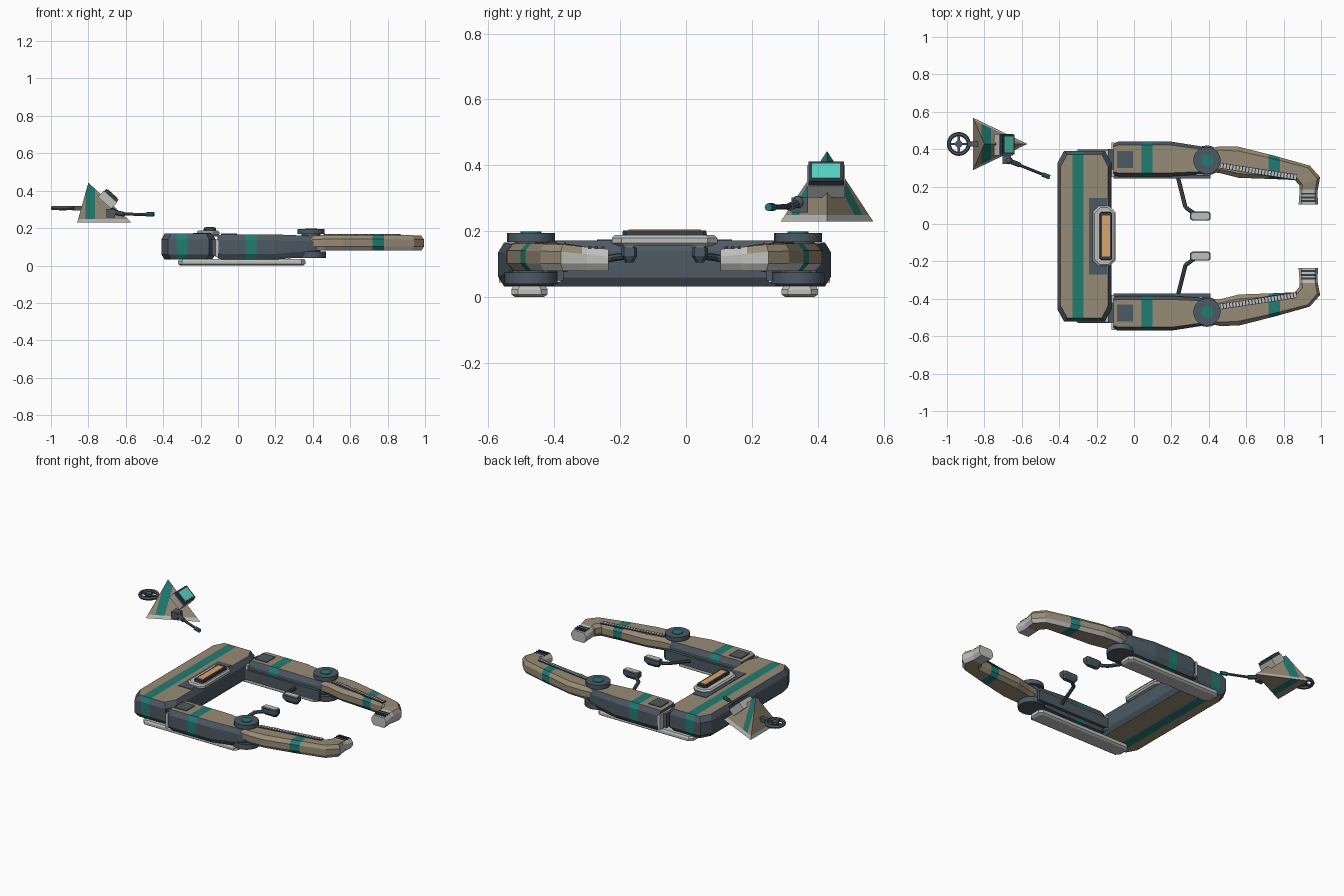
import bpy, bmesh, math
from mathutils import Vector, Matrix

if "Cube" in bpy.data.objects:
    bpy.data.objects.remove(bpy.data.objects["Cube"])

AXIS = -0.065  # mirror line of the two arms
COLS = {"tan": (.31, .26, .18), "slate": (.075, .10, .125), "light_grey": (.52, .52, .51),
        "teal": (.016, .20, .17), "amber": (.68, .38, .15), "screen_teal": (.10, .68, .56),
        "charcoal": (.035, .045, .055)}
MATS = {}
for n, c in COLS.items():
    MATS[n] = bpy.data.materials.new(n)
    MATS[n].diffuse_color = (*c, 1)


def finish(name, bm, paint, mirror=False, cuts=(), smooth=False):
    """paint is a colour name or a rule (centre, normal) -> colour name."""
    for co, no in cuts:
        bmesh.ops.bisect_plane(bm, geom=bm.verts[:] + bm.edges[:] + bm.faces[:], plane_co=co, plane_no=no)
    bmesh.ops.recalc_face_normals(bm, faces=bm.faces)
    bm.normal_update()
    me = bpy.data.meshes.new(name)
    used = []
    for f in bm.faces:
        c = paint if isinstance(paint, str) else paint(f.calc_center_median(), f.normal)
        if c not in used:
            used.append(c)
            me.materials.append(MATS[c])
        f.material_index = used.index(c)
    if mirror:
        bmesh.ops.translate(bm, verts=bm.verts, vec=(0, -AXIS, 0))
    bm.to_mesh(me)
    bm.free()
    ob = bpy.data.objects.new(name, me)
    bpy.context.collection.objects.link(ob)
    if mirror:
        ob.location.y = AXIS
        m = ob.modifiers.new("mirror", "MIRROR")
        m.use_axis = (False, True, False)
        m.use_mirror_merge = False
    if smooth:
        bpy.context.view_layer.objects.active = ob
        ob.select_set(True)
        bpy.ops.object.shade_smooth_by_angle(angle=math.radians(35))
        ob.select_set(False)
    return ob


def loft(rings, bm=None):
    bm = bm or bmesh.new()
    vs = [[bm.verts.new(p) for p in r] for r in rings]
    n = len(vs[0])
    for a, b in zip(vs, vs[1:]):
        for i in range(n):
            bm.faces.new((a[i], a[(i + 1) % n], b[(i + 1) % n], b[i]))
    bm.faces.new(vs[0])
    bm.faces.new(vs[-1][::-1])
    return bm


def slab(x0, x1, y0, y1, cx, cy, layers, bm=None):
    """Corner-cut slab; layers are (z, inset)."""
    rings = []
    for z, i in layers:
        a, b, c, d = x0 + i, x1 - i, y0 + i, y1 - i
        rings.append([(a + cx, c, z), (b - cx, c, z), (b, c + cy, z), (b, d - cy, z),
                      (b - cx, d, z), (a + cx, d, z), (a, d - cy, z), (a, c + cy, z)])
    return loft(rings, bm)


def box(size, loc, rot=None, bm=None):
    bm = bm or bmesh.new()
    M = Matrix.Translation(loc) @ (rot or Matrix()) @ Matrix.Diagonal((*size, 1))
    bmesh.ops.create_cube(bm, size=1, matrix=M)
    return bm


def span(x0, x1, y0, y1, z0, z1, bm=None):
    return box((x1 - x0, y1 - y0, z1 - z0), ((x0 + x1) / 2, (y0 + y1) / 2, (z0 + z1) / 2), bm=bm)


def rod(a, b, r, bm=None, r2=None, seg=8):
    bm = bm or bmesh.new()
    a, b = Vector(a), Vector(b)
    M = Matrix.Translation((a + b) / 2) @ (b - a).to_track_quat('Z', 'Y').to_matrix().to_4x4()
    bmesh.ops.create_cone(bm, cap_ends=True, segments=seg, radius1=r, radius2=r if r2 is None else r2,
                          depth=(b - a).length, matrix=M)
    return bm


def limb(stations, t, ch):
    """Octagonal limb; stations are (inner xy, outer xy, z low, z high)."""
    rings = []
    for p, q, lo, hi in stations:
        p, q = Vector(p), Vector(q)
        prof = [(0, lo + ch), (0, hi - ch), (t, hi), (1 - t, hi), (1, hi - ch), (1, lo + ch), (1 - t, lo), (t, lo)]
        rings.append([(*p.lerp(q, s), z) for s, z in prof])
    return loft(rings)


def xcuts(*xs):
    return [((x, 0, 0), (1, 0, 0)) for x in xs]


# main rear body with wrapped stripe
finish("main_body", slab(-.41, -.12, -.52, .39, .035, .065, [(.032, .018), (.06, 0), (.14, 0), (.172, .018)]),
       lambda c, n: "teal" if -.33 < c.x < -.27 else ("tan" if abs(n.z) > .9 else "slate"),
       cuts=xcuts(-.33, -.27))
finish("body_top_panel", span(-.24, -.145, -.27, .14, .168, .175), "slate")

# control console on the body
finish("console_base", slab(-.22, -.10, -.225, .095, .03, .03, [(.155, .01), (.165, 0), (.18, 0), (.188, .008)]), "light_grey")
finish("console_bezel", slab(-.186, -.115, -.195, .065, .01, .01, [(.18, 0), (.202, .004)]), "charcoal")
finish("console_display", span(-.172, -.129, -.175, .045, .198, .206), "amber")

# skids below body and arms
finish("skid", slab(-.32, .36, .29, .40, .02, .02, [(0, .012), (.008, 0), (.024, 0), (.034, .006)]), "light_grey", True)

# link between body and arms
finish("arm_link", span(-.14, -.10, .29, .40, .05, .14), "slate", True)
finish("arm_end_plate", span(-.12, -.104, .25, .437, .045, .14), "light_grey", True)

# upper arms
finish("upper_arm", limb([((-.11, .262), (-.11, .43), .04, .158), ((-.085, .255), (-.085, .44), .032, .166),
                          ((.20, .255), (.20, .44), .032, .166), ((.36, .265), (.36, .415), .045, .16),
                          ((.42, .285), (.42, .40), .06, .15)], .10, .03),
       lambda c, n: "teal" if .04 < c.x < .10 else ("tan" if n.z > .9 else "slate"), True, xcuts(.04, .10))
finish("arm_panel", span(-.09, -.005, .30, .39, .163, .170), "slate", True)
finish("inner_rail", span(-.11, .41, .242, .262, .05, .115), "slate", True)

# elbow joints
bm = rod((.39, .34, .168), (.39, .34, .195), .073, seg=20)
rod((.39, .34, .04), (.39, .34, .075), .08, bm, seg=20)
rod((.39, .34, .06), (.39, .34, .17), .05, bm, seg=20)
finish("elbow_disc", bm, "slate", True, smooth=True)
finish("elbow_cap", rod((.39, .34, .19), (.39, .34, .199), .032, seg=16), "teal", True, smooth=True)


# forearms, curving in to the hands
def forearm_paint(c, n):
    if .72 < c.x < .78:
        return "teal"
    if c.y < .185 or (c.x > .95 and c.y < .26 and n.z < .3):
        return "light_grey"
    return "light_grey" if -.95 < n.z < -.2 and (n.y > 0 or n.x > .3) else "tan"


finish("forearm", limb([((.36, .285), (.36, .395), .08, .158), ((.46, .272), (.46, .415), .08, .163),
                        ((.56, .247), (.56, .413), .08, .163), ((.75, .24), (.75, .365), .08, .163),
                        ((.86, .235), (.94, .312), .08, .162), ((.885, .205), (.995, .25), .08, .160),
                        ((.885, .17), (.98, .17), .08, .152), ((.88, .105), (.985, .105), .08, .145)], .14, .022),
       forearm_paint, True, xcuts(.72, .78) + [((0, .185, 0), (0, 1, 0))])

# toothed strip along each forearm
a, b = Vector((.46, .312, .163)), Vector((.87, .25, .163))
turn = Matrix.Rotation(math.atan2(b.y - a.y, b.x - a.x), 4, 'Z')
finish("forearm_track", box(((b - a).length, .032, .007), (a + b) / 2, turn), "charcoal", True)
bm = bmesh.new()
for i in range(24):
    box((.012, .024, .008), a.lerp(b, (i + .5) / 24) + Vector((0, 0, .002)), turn, bm)
finish("track_teeth", bm, "light_grey", True)

# grip bars on the hands
bm = bmesh.new()
for y in (.122, .142, .162):
    span(.895, .97, y - .005, y + .005, .143, .153, bm)
finish("hand_grips", bm, "charcoal", True)

# pedals on bent rods
bm = rod((.235, .25, .085), (.275, .09, .12), .011)
rod((.275, .09, .12), (.33, .05, .125), .011, bm)
finish("pedal_rod", bm, "slate", True)
finish("pedal", slab(.30, .41, .018, .066, .012, .008, [(.105, .012), (.125, 0), (.15, 0)]), "slate", True)
finish("pedal_pad", slab(.308, .402, .025, .06, .01, .006, [(.149, 0), (.156, 0)]), "light_grey", True)

# separate pyramid pod: three-sided, striped, pale foot
bm = bmesh.new()
base = [bm.verts.new(p) for p in ((-.86, .288, .23), (-.57, .428, .23), (-.86, .568, .23))]
tip = bm.verts.new((-.80, .428, .443))
bm.faces.new(base)
for i in range(3):
    bm.faces.new((base[i], base[(i + 1) % 3], tip))
finish("pyramid_pod", bm,
       lambda c, n: "light_grey" if c.z < .25 and n.z > -.5 else ("teal" if -.815 < c.x < -.765 and n.x > -.5 else "tan"),
       cuts=xcuts(-.815, -.765) + [((0, 0, .25), (0, 0, 1))])

# tilted screen on the pod
tilt = Matrix.Rotation(math.radians(42), 4, 'Y')
centre = Vector((-.69, .425, .36))
out = tilt @ Vector((0, 0, 1))
finish("screen_housing", box((.095, .115, .045), centre - out * .012, tilt), "light_grey")
finish("screen_bezel", box((.088, .108, .022), centre + out * .018, tilt), "charcoal")
finish("screen_glass", box((.066, .086, .006), centre + out * .029, tilt), "screen_teal")

# steering wheel and its shaft
bm = bmesh.new()
loops = []
C = Vector((-.937, .428, .307))
N = 20
for i in range(N):
    d = Vector((math.cos(i * math.tau / N), math.sin(i * math.tau / N), 0))
    loops.append([bm.verts.new(C + d * (.053 + .011 * math.cos(k * math.tau / 6)) +
                               Vector((0, 0, .012 * math.sin(k * math.tau / 6)))) for k in range(6)])
for i in range(N):
    p, q = loops[i], loops[(i + 1) % N]
    for k in range(6):
        bm.faces.new((p[k], p[(k + 1) % 6], q[(k + 1) % 6], q[k]))
box((.106, .012, .012), C, bm=bm)
box((.012, .106, .012), C, bm=bm)
rod(C - Vector((0, 0, .012)), C + Vector((0, 0, .012)), .02, bm, seg=12)
finish("steering_wheel", bm, "slate", smooth=True)
finish("wheel_shaft", span(-.885, -.80, .415, .441, .295, .319), "slate")

# side lever with coloured tip
finish("lever_mount", box((.045, .05, .045), (-.68, .345, .28)), "slate")
bm = rod((-.668, .338, .285), (-.61, .315, .274), .013)
rod((-.62, .318, .275), (-.48, .262, .273), .008, bm)
bmesh.ops.create_uvsphere(bm, u_segments=12, v_segments=8, radius=.021, matrix=Matrix.Translation((-.67, .34, .287)))
finish("lever", bm, "slate", smooth=True)
finish("lever_tip", rod((-.49, .265, .273), (-.45, .25, .273), .012), "teal")

for m in bpy.data.materials:
    if m.users and not m.is_grease_pencil:
        m.use_nodes = True
        m.node_tree.nodes["Principled BSDF"].inputs["Base Color"].default_value = m.diffuse_color
